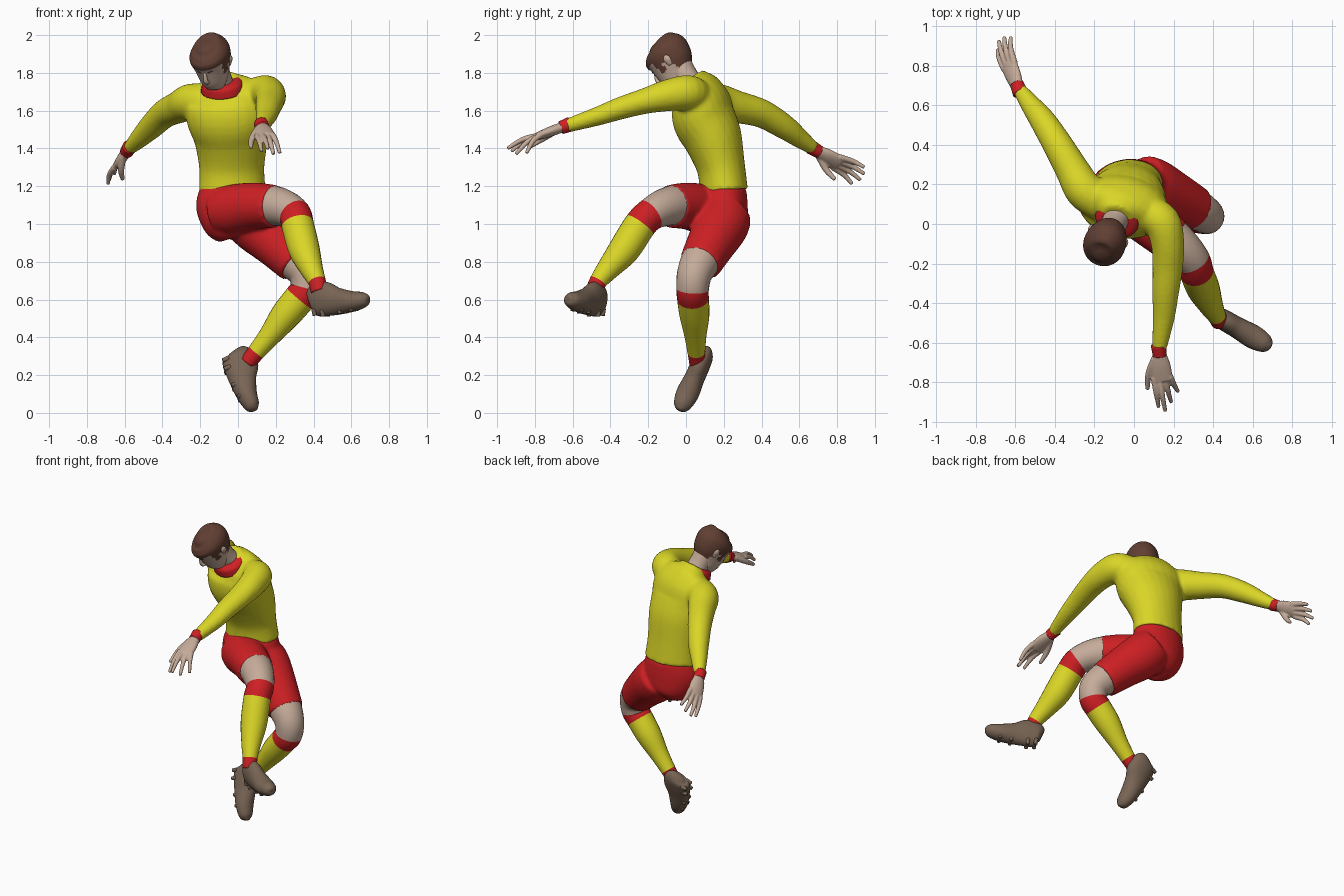
import bpy, bmesh, math
from mathutils import Vector

if "Cube" in bpy.data.objects:
    bpy.data.objects.remove(bpy.data.objects["Cube"])

SIDES, STEPS = 24, 5


def material(name, rgb):
    m = bpy.data.materials.new(name)
    m.use_nodes = True
    m.diffuse_color = (*rgb, 1)
    bsdf = m.node_tree.nodes["Principled BSDF"]
    bsdf.inputs["Base Color"].default_value = (*rgb, 1)
    bsdf.inputs["Roughness"].default_value = 0.8
    return m


yellow = material("yellow cloth", (0.70, 0.67, 0.02))
red = material("red cloth", (0.61, 0.014, 0.017))
skin = material("skin", (0.56, 0.41, 0.32))
hair = material("brown hair", (0.12, 0.05, 0.033))
leather = material("brown leather", (0.19, 0.13, 0.09))


def smooth_path(rings):
    """Catmull-Rom through rings of (x, y, z, half width, half depth)."""
    pts = [r[:4] + (r[4] if len(r) > 4 else r[3],) for r in rings]
    out = []
    for i in range(len(pts) - 1):
        a, b, c, d = pts[max(i - 1, 0)], pts[i], pts[i + 1], pts[min(i + 2, len(pts) - 1)]
        for k in range(STEPS):
            t = k / STEPS
            out.append([q + t / 2 * (r - p + t * (2 * p - 5 * q + 4 * r - s + t * (3 * (q - r) + s - p)))
                        for p, q, r, s in zip(a, b, c, d)])
    return out + [list(pts[-1])]


def add_loft(bm, rings, side=(1, 0, 0), side_end=None, bands=None):
    """Skin elliptical rings; bands gives a material index per span."""
    path = smooth_path(rings)
    s0, s1 = Vector(side), Vector(side_end or side)
    centres = [Vector(p[:3]) for p in path]
    n, loops = len(path), []
    for i, p in enumerate(path):
        t = (centres[min(i + 1, n - 1)] - centres[max(i - 1, 0)]).normalized()
        u = s0.lerp(s1, i / (n - 1))
        u = (u - t * u.dot(t)).normalized()
        v = t.cross(u)
        angles = [2 * math.pi * k / SIDES for k in range(SIDES)]
        loops.append([bm.verts.new(centres[i] + u * p[3] * math.cos(a) + v * p[4] * math.sin(a)) for a in angles])
    for i in range(n - 1):
        for k in range(SIDES):
            j = (k + 1) % SIDES
            f = bm.faces.new((loops[i][k], loops[i][j], loops[i + 1][j], loops[i + 1][k]))
            f.material_index = bands[i // STEPS] if bands else 0
    bm.faces.new(loops[0][::-1])
    bm.faces.new(loops[-1]).material_index = bands[-1] if bands else 0


def finish(name, bm, mats, voxel=0):
    bmesh.ops.recalc_face_normals(bm, faces=bm.faces)
    me = bpy.data.meshes.new(name)
    bm.to_mesh(me)
    bm.free()
    for m in mats:
        me.materials.append(m)
    me.shade_smooth()
    ob = bpy.data.objects.new(name, me)
    bpy.context.collection.objects.link(ob)
    if voxel:
        # Fuse overlapping lofts into one soft skin
        rm = ob.modifiers.new("fuse", 'REMESH')
        rm.mode, rm.voxel_size, rm.use_smooth_shade = 'VOXEL', voxel, True
        sm = ob.modifiers.new("soften", 'SMOOTH')
        sm.factor, sm.iterations = 0.5, 4
    return ob


def loft(name, mats, rings, **kw):
    bm = bmesh.new()
    add_loft(bm, rings, **kw)
    return finish(name, bm, mats)


# Shirt: twisted torso with both sleeves
bm = bmesh.new()
add_loft(bm, [(-.03, .2, 1.175, .178, .128), (-.033, .185, 1.3, .173, .128), (-.037, .143, 1.45, .197, .155),
              (-.05, .095, 1.56, .225, .167), (-.055, .087, 1.65, .228, .148), (-.068, .07, 1.715, .19, .115),
              (-.078, .05, 1.75, .12, .085), (-.082, .035, 1.77, .08, .07)],
         side=(1, .1, 0), side_end=(.9, -.42, 0))
add_loft(bm, [(.06, .06, 1.67, .09), (.14, .01, 1.695, .094), (.17, -.1, 1.68, .084), (.17, -.22, 1.65, .077, .068),
              (.16, -.34, 1.615, .068, .06), (.15, -.47, 1.57, .056, .05), (.128, -.63, 1.52, .037)])
add_loft(bm, [(-.16, .11, 1.64, .1), (-.25, .17, 1.645, .098), (-.31, .27, 1.62, .086), (-.385, .4, 1.585, .076),
              (-.46, .52, 1.515, .066), (-.52, .6, 1.455, .052), (-.575, .675, 1.4, .036)])
finish("shirt", bm, [yellow], .012)

# Shorts: pelvis with two short legs
bm = bmesh.new()
add_loft(bm, [(-.03, .2, 1.2, .168, .12), (-.03, .19, 1.1, .194, .138), (-.02, .18, 1.0, .165, .145),
              (.0, .18, .94, .1, .1)], side=(1, .1, 0))
add_loft(bm, [(-.1, .15, 1.06, .12), (-.03, .1, 1.075, .132), (.08, .01, 1.095, .125), (.195, -.083, 1.093, .114)],
         side=(0, 0, 1))
add_loft(bm, [(.04, .21, 1.05, .14), (.1, .185, .99, .145), (.2, .135, .9, .13), (.312, .075, .79, .113)],
         side=(0, 1, 0))
finish("shorts", bm, [red], .012)

# Legs: skin, red turn-over, yellow sock, red ankle band
leg_mats, leg_bands = [skin, red, yellow, red], [0, 0, 0, 1, 2, 2, 2, 3]
loft("right_leg", leg_mats,
     [(.06, .03, 1.095, .1), (.16, -.05, 1.1, .107), (.24, -.12, 1.085, .099), (.3, -.188, 1.05, .087),
      (.316, -.243, .995, .086), (.35, -.327, .865, .083), (.388, -.41, .765, .062), (.418, -.465, .695, .047),
      (.43, -.49, .64, .044)], side=(.8, .5, 0), bands=leg_bands)
loft("left_leg", leg_mats,
     [(.2, .135, .9, .1), (.3, .08, .81, .104), (.36, .045, .735, .093), (.362, .035, .655, .086),
      (.325, .037, .605, .084), (.25, .045, .515, .079), (.165, .05, .405, .058), (.095, .055, .32, .047),
      (.05, .06, .265, .043)], side=(0, 1, 0), bands=leg_bands)


# Studded shoes
def shoe(name, heel, toe, up):
    heel, d = Vector(heel), (Vector(toe) - Vector(heel)).normalized()
    up = Vector(up)
    up = (up - d * up.dot(d)).normalized()
    side = d.cross(up)
    profile = [(-.005, .01, .015, .04), (.02, .016, .044, .08), (.085, .016, .052, .093), (.16, .0, .054, .074),
               (.25, -.008, .06, .056), (.32, -.004, .047, .042), (.348, 0, .025, .024), (.355, 0, .006, .006)]
    bm = bmesh.new()
    add_loft(bm, [(*(heel + d * s + up * h), a, b) for s, h, a, b in profile], side=side)
    for s, drop in ((.035, .062), (.085, .07), (.19, .062), (.26, .054)):
        for w in (-.028, .028):
            c = heel + d * s + side * w
            add_loft(bm, [(*(c - up * (drop - .03)), .015), (*(c - up * (drop + .006)), .011)], side=side)
    finish(name, bm, [leather])


shoe("right_shoe", (.385, -.445, .58), (.69, -.62, .605), (0, 0, 1))
shoe("left_shoe", (-.028, .107, .318), (.088, -.035, .01), (1, 0, .1))


# Hands: palm, four fingers and thumb, plus the red wristband
def hand(name, wrist, palm_end, across, tips, thumb, bend):
    w, p, ac, bend = Vector(wrist), Vector(palm_end), Vector(across).normalized(), Vector(bend)
    bm = bmesh.new()
    mid = w.lerp(p, .5)
    add_loft(bm, [(*w.lerp(p, -.35), .029), (*w, .031, .027), (*mid, .05, .027), (*p, .054, .02)], side=ac)
    for i, tip in enumerate(tips):
        base = p + ac * (.041 - .027 * i) - (p - w) * .12
        knuckle = base.lerp(Vector(tip), .5) + bend
        add_loft(bm, [(*base, .017), (*knuckle, .014), (*tip, .01)], side=ac)
    base = w.lerp(p, .25) + ac * .024
    knuckle = base.lerp(Vector(thumb), .5) + ac * .014
    add_loft(bm, [(*base, .021), (*knuckle, .017), (*thumb, .011)], side=bend)
    finish(name, bm, [skin], .005)
    d = (p - w).normalized()
    loft(name.replace("hand", "wristband"), [red],
         [(*(w - d * .03), .0395), (*w, .037), (*(w + d * .025), .035)], side=ac)


hand("left_hand", (.127, -.64, 1.518), (.143, -.79, 1.463), (-1, -.1, -.1),
     [(.125, -.925, 1.385), (.158, -.945, 1.4), (.188, -.9, 1.37), (.222, -.845, 1.375)],
     (.068, -.835, 1.405), (0, -.004, .014))
hand("right_hand", (-.583, .685, 1.393), (-.634, .81, 1.318), (-.55, -.35, -.6),
     [(-.688, .88, 1.212), (-.682, .925, 1.232), (-.655, .945, 1.265), (-.622, .945, 1.3)],
     (-.61, .79, 1.235), (-.01, .008, .004))

# Neck and collar
loft("neck", [skin], [(-.075, .06, 1.7, .068), (-.1, .005, 1.77, .066), (-.12, -.035, 1.84, .068)])
tilt = Vector((-.1, -.45, .89)).normalized()
ring = Vector((-.084, .016, 1.745))
loft("collar", [red], [(*(ring - tilt * .04), .118, .11), (*ring, .106, .102), (*(ring + tilt * .014), .085, .09)],
     side=(.9, -.42, 0))

# Head: tipped forward and turned, with hair chosen by height on the skull
face = Vector((-.31, -.69, -.65)).normalized()
up = Vector((0, 0, 1))
up = (up - face * up.dot(face)).normalized()
across = up.cross(face)
skull = Vector((-.14, -.082, 1.87))


def at(f, u, s=0):
    return skull + face * f + up * u + across * s


STEPS = 8
SIDES = 48
head_profile = [(.07, -.158, .022, .022), (.06, -.145, .044, .048), (.045, -.11, .066, .078), (.025, -.06, .083, .1),
                (.003, 0, .102, .124), (-.003, .05, .105, .128), (-.003, .088, .083, .104), (0, .11, .05, .064),
                (0, .119, .01, .012)]
head = loft("head", [skin, hair], [(*at(f, u), a, b) for f, u, a, b in head_profile], side=across)
for poly in head.data.polygons:
    c = poly.center - skull
    f, u = c.dot(face), c.dot(up)
    hairline = .03 if f > .06 else (-.05 if f > .02 else (-.015 if f > -.03 else -.1))
    poly.material_index = int(u > hairline)

# Nose, ears and brows
STEPS = 4
SIDES = 16
loft("nose", [skin], [(*at(.112, .005), .008), (*at(.13, -.035), .012), (*at(.124, -.052), .015, .011),
                      (*at(.11, -.06), .008)], side=across)
for label, s in (("left", -1), ("right", 1)):
    loft(label + "_ear", [skin], [(*at(-.018, .008, s * .096), .007, .011), (*at(-.02, -.014, s * .099), .009, .02),
                                  (*at(-.012, -.045, s * .086), .007, .012)], side=across)
    loft(label + "_brow", [hair], [(*at(.115, .006, s * .018), .004), (*at(.106, .01, s * .038), .005),
                                   (*at(.088, .004, s * .06), .003)], side=up)
